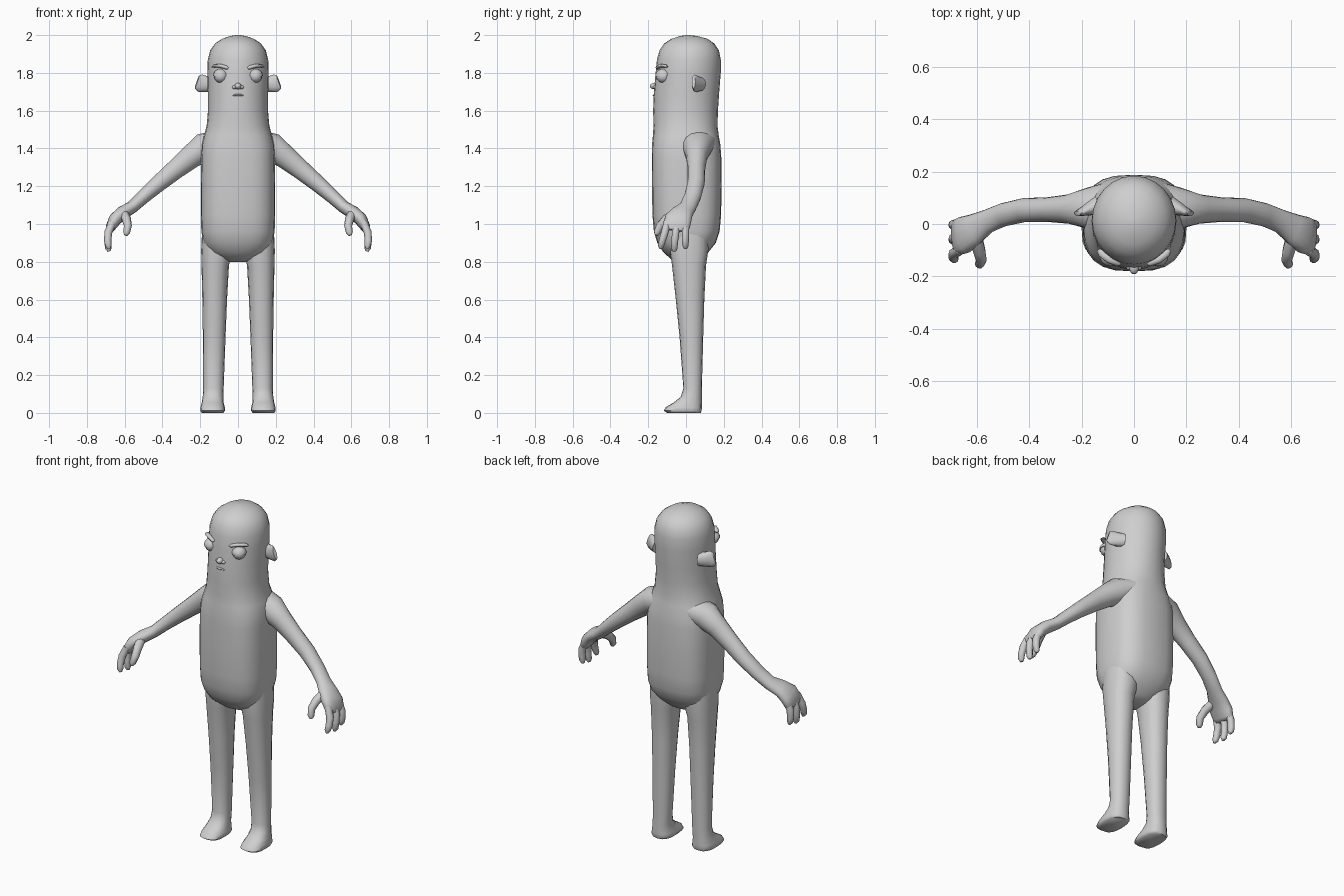
import bpy, bmesh, math
from mathutils import Vector

skin = bpy.data.materials.new("plain_grey")
skin.diffuse_color = (0.62, 0.62, 0.62, 1)


def finish(name, bm, mirror=False, angle=60):
    """Turn a bmesh into a smooth shaded object, optionally mirrored across x."""
    bmesh.ops.recalc_face_normals(bm, faces=bm.faces[:])
    me = bpy.data.meshes.new(name)
    bm.to_mesh(me)
    bm.free()
    me.materials.append(skin)
    ob = bpy.data.objects.new(name, me)
    bpy.context.collection.objects.link(ob)
    bpy.ops.object.select_all(action='DESELECT')
    ob.select_set(True)
    bpy.context.view_layer.objects.active = ob
    bpy.ops.object.shade_smooth_by_angle(angle=math.radians(angle))
    if mirror:
        ob.modifiers.new("mirror", 'MIRROR')
    return ob


def loft(name, rings, sides=16, level=False, mirror=False):
    """Skin rings of (x, y, z, half width, half depth[, squareness]) along a path.
    level keeps every ring horizontal; otherwise rings face along the path."""
    bm = bmesh.new()
    pts = [Vector(r[:3]) for r in rings]
    loops = []
    for i, r in enumerate(rings):
        t = Vector((0, 0, 1))
        if not level:
            t = (pts[min(i + 1, len(pts) - 1)] - pts[max(i - 1, 0)]).normalized()
        u = Vector((0, 1, 0)).cross(t).normalized()
        v = t.cross(u)
        e = 2 / (r[5] if len(r) > 5 else 2)
        loop = []
        for k in range(sides):
            a = math.tau * k / sides
            c, s = math.cos(a), math.sin(a)
            p = pts[i] + u * r[3] * math.copysign(abs(c) ** e, c) \
                + v * r[4] * math.copysign(abs(s) ** e, s)
            loop.append(bm.verts.new(p))
        loops.append(loop)
    for a, b in zip(loops, loops[1:]):
        for k in range(sides):
            n = (k + 1) % sides
            bm.faces.new((a[k], a[n], b[n], b[k]))
    bm.faces.new(loops[0])
    bm.faces.new(loops[-1])
    return finish(name, bm, mirror)


def ball(name, centre, size, upper_only=False, mirror=False):
    """Scaled sphere, or only its upper half."""
    bm = bmesh.new()
    bmesh.ops.create_uvsphere(bm, u_segments=16, v_segments=10, radius=1)
    if upper_only:
        geom = bm.verts[:] + bm.edges[:] + bm.faces[:]
        cut = bmesh.ops.bisect_plane(bm, geom=geom, plane_co=(0, 0, 0),
                                     plane_no=(0, 0.1, -1), clear_outer=True)
        edges = [g for g in cut['geom_cut'] if isinstance(g, bmesh.types.BMEdge)]
        bmesh.ops.edgeloop_fill(bm, edges=edges)
    for v in bm.verts:
        v.co = Vector(centre) + Vector(a * b for a, b in zip(v.co, size))
    return finish(name, bm, mirror, 50)


# Head and torso: (z, half width, front y, back y, squareness)
profile = [
    (0.80, 0.05, -0.04, 0.05, 2), (0.815, 0.10, -0.08, 0.08, 2.2),
    (0.85, 0.155, -0.12, 0.118, 2.4), (0.90, 0.183, -0.152, 0.158, 2.6),
    (0.96, 0.194, -0.170, 0.178, 2.8), (1.05, 0.197, -0.178, 0.186, 2.8),
    (1.20, 0.197, -0.180, 0.188, 2.8), (1.35, 0.195, -0.181, 0.187, 2.8),
    (1.42, 0.192, -0.180, 0.182, 2.6), (1.47, 0.180, -0.175, 0.173, 2.4),
    (1.52, 0.166, -0.172, 0.167, 2.2), (1.60, 0.159, -0.174, 0.169, 2.1),
    (1.70, 0.160, -0.170, 0.176, 2), (1.80, 0.162, -0.161, 0.184, 2),
    (1.87, 0.160, -0.154, 0.184, 2), (1.92, 0.147, -0.140, 0.174, 2),
    (1.955, 0.122, -0.116, 0.150, 2), (1.98, 0.085, -0.078, 0.115, 2),
    (1.995, 0.042, -0.03, 0.06, 2), (2.0, 0.01, 0.0, 0.02, 2)]
loft("head_and_torso", [(0, (f + b) / 2, z, w, (b - f) / 2, e)
                        for z, w, f, b, e in profile], sides=24, level=True)

# Legs flowing into feet: (z, inner x, outer x, front y, back y, squareness)
leg = [(0.0, 0.078, 0.192, -0.100, 0.078, 2.8), (0.012, 0.068, 0.200, -0.118, 0.083, 2.8),
       (0.030, 0.070, 0.198, -0.108, 0.084, 2.6), (0.055, 0.076, 0.192, -0.065, 0.084, 2.4),
       (0.085, 0.078, 0.187, -0.028, 0.084, 2.2), (0.13, 0.076, 0.184, -0.014, 0.084, 2.2),
       (0.40, 0.066, 0.186, -0.034, 0.091, 2.2), (0.60, 0.058, 0.189, -0.054, 0.097, 2.2),
       (0.78, 0.048, 0.193, -0.074, 0.106, 2.3), (0.86, 0.030, 0.195, -0.085, 0.118, 2.4),
       (0.97, 0.030, 0.190, -0.085, 0.118, 2.4)]
loft("leg_and_foot", [((i + o) / 2, (f + b) / 2, z, (o - i) / 2, (b - f) / 2, e)
                      for z, i, o, f, b, e in leg], level=True, mirror=True)

# Arms ending in palms
loft("arm_and_palm", [
    (0.10, 0.060, 1.430, 0.070, 0.100), (0.18, 0.060, 1.405, 0.077, 0.078),
    (0.25, 0.057, 1.355, 0.062, 0.056), (0.33, 0.055, 1.290, 0.052, 0.047),
    (0.42, 0.053, 1.215, 0.044, 0.046), (0.50, 0.035, 1.145, 0.037, 0.045),
    (0.56, 0.010, 1.090, 0.033, 0.046), (0.61, -0.020, 1.060, 0.036, 0.060),
    (0.65, -0.042, 1.025, 0.035, 0.072, 2.4), (0.673, -0.050, 0.985, 0.027, 0.070, 2.6),
    (0.678, -0.053, 0.965, 0.016, 0.058, 2.6)], mirror=True)

# Three curled fingers and a thumb
for name, y, drift, tip in (("index_finger", -0.098, 0.035, 0.87),
                            ("middle_finger", -0.050, 0.012, 0.855),
                            ("little_finger", -0.003, 0.000, 0.87)):
    loft(name, [(0.664, y, 1.01, 0.020, 0.021), (0.687, y - drift * 0.4, 0.955, 0.021, 0.020),
                (0.690, y - drift * 0.8, 0.91, 0.019, 0.019),
                (0.686, y - drift, tip + 0.015, 0.017, 0.017),
                (0.682, y - drift, tip, 0.008, 0.009)], sides=10, mirror=True)
loft("thumb", [(0.605, -0.050, 1.055, 0.026, 0.028), (0.590, -0.105, 1.025, 0.024, 0.025),
               (0.583, -0.138, 0.990, 0.021, 0.022), (0.590, -0.153, 0.955, 0.018, 0.018),
               (0.594, -0.156, 0.940, 0.009, 0.009)], sides=10, mirror=True)

# Flaring ears
loft("ear", [(0.135, 0.070, 1.740, 0.038, 0.038), (0.170, 0.058, 1.741, 0.043, 0.026),
             (0.200, 0.046, 1.746, 0.047, 0.016), (0.217, 0.040, 1.752, 0.036, 0.010)],
     sides=12, mirror=True)

# Eyes with heavy upper lids
ball("eyeball", (0.092, -0.120, 1.782), (0.035, 0.037, 0.035), mirror=True)
ball("upper_eyelid", (0.092, -0.120, 1.784), (0.040, 0.042, 0.038), True, mirror=True)

# Eyebrows
loft("eyebrow", [(0.052, -0.150, 1.824, 0.006, 0.008), (0.060, -0.150, 1.828, 0.010, 0.012),
                 (0.095, -0.136, 1.838, 0.010, 0.014), (0.125, -0.112, 1.836, 0.009, 0.014),
                 (0.136, -0.100, 1.832, 0.004, 0.008)], sides=8, mirror=True)

# Nose and thin lips
ball("nose", (0, -0.166, 1.730), (0.018, 0.026, 0.017))
ball("nostril", (0.018, -0.162, 1.724), (0.013, 0.014, 0.010), mirror=True)
loft("lips", [(-0.032, -0.162, 1.678, 0.002, 0.004), (-0.015, -0.169, 1.683, 0.005, 0.006),
              (0, -0.171, 1.682, 0.005, 0.006), (0.015, -0.169, 1.683, 0.005, 0.006),
              (0.032, -0.162, 1.678, 0.002, 0.004)], sides=8)
